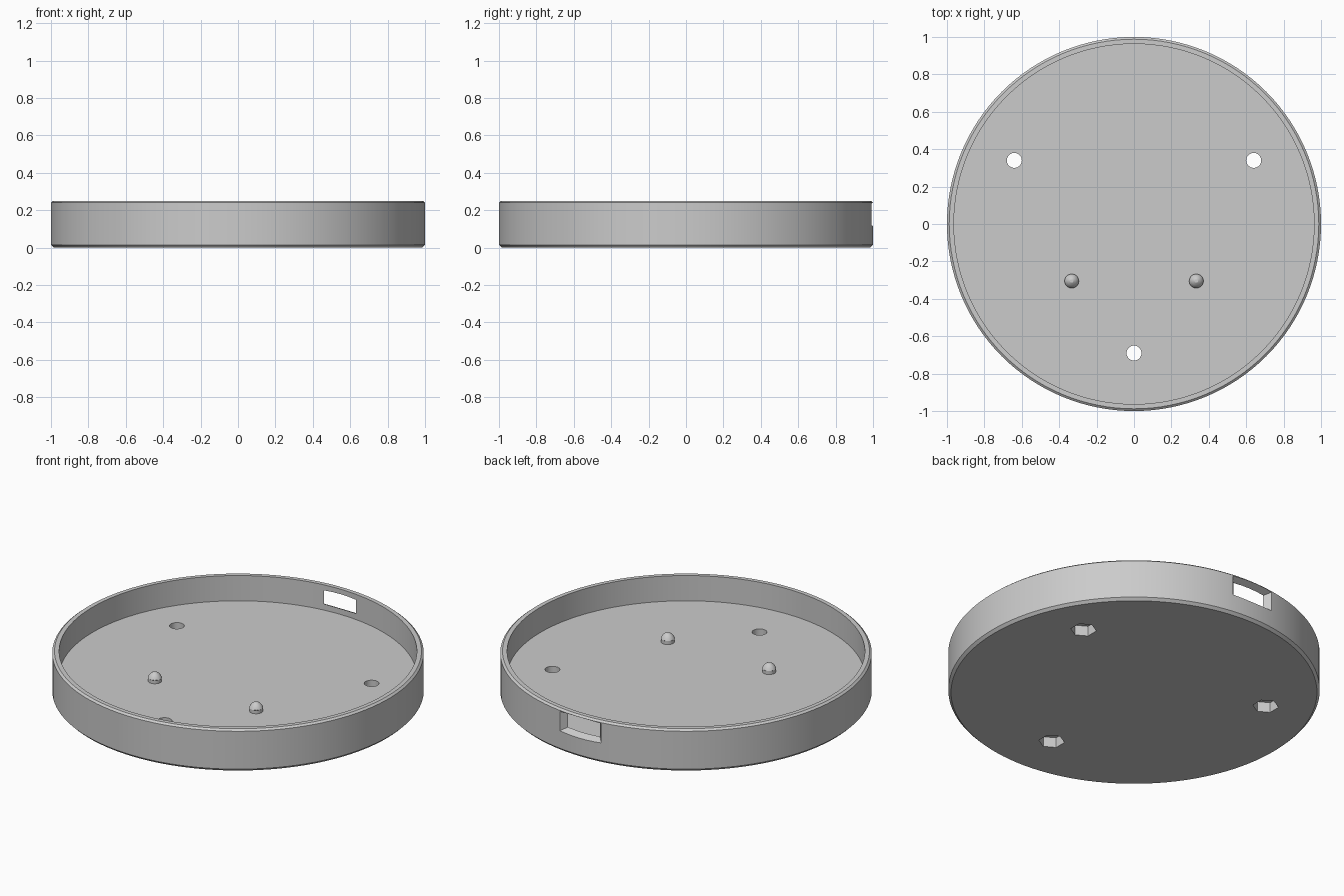
import bpy, bmesh, math
from mathutils import Matrix

cube = bpy.data.objects.get("Cube")
if cube:
    bpy.data.objects.remove(cube, do_unlink=True)

grey = bpy.data.materials.new("plain grey")
grey.use_nodes = True
colour = (0.6, 0.6, 0.6, 1)
grey.diffuse_color = colour
grey.node_tree.nodes["Principled BSDF"].inputs["Base Color"].default_value = colour

FLOOR = 0.10
HOLES = [(-0.64, 0.34), (0.64, 0.34), (0, -0.69)]


def add_object(name, bm):
    bmesh.ops.recalc_face_normals(bm, faces=bm.faces)
    mesh = bpy.data.meshes.new(name)
    bm.to_mesh(mesh)
    bm.free()
    mesh.materials.append(grey)
    ob = bpy.data.objects.new(name, mesh)
    bpy.context.collection.objects.link(ob)
    return ob


def lathe(name, profile, segments):
    """Solid of revolution; the profile starts and ends off the axis and is capped."""
    bm = bmesh.new()
    rings = []
    for r, z in profile:
        rings.append([bm.verts.new((r * math.cos(a), r * math.sin(a), z))
                      for a in (2 * math.pi * i / segments for i in range(segments))])
    for low, high in zip(rings, rings[1:]):
        for i in range(segments):
            j = (i + 1) % segments
            bm.faces.new((low[i], low[j], high[j], high[i]))
    bm.faces.new(rings[0])
    bm.faces.new(rings[-1])
    return add_object(name, bm)


def prism(name, sides, radius, z0, z1, x, y, turn=0):
    bm = bmesh.new()
    place = Matrix.Translation((x, y, (z0 + z1) / 2)) @ Matrix.Rotation(turn, 4, "Z")
    bmesh.ops.create_cone(bm, cap_ends=True, segments=sides, radius1=radius,
                          radius2=radius, depth=z1 - z0, matrix=place)
    return add_object(name, bm)


def cut(target, cutter):
    mod = target.modifiers.new("cut", "BOOLEAN")
    mod.operation = "DIFFERENCE"
    mod.solver = "EXACT"
    mod.object = cutter
    bpy.context.view_layer.objects.active = target
    bpy.ops.object.modifier_apply(modifier=mod.name)
    bpy.data.objects.remove(cutter, do_unlink=True)


def shade(ob):
    bpy.ops.object.select_all(action="DESELECT")
    ob.select_set(True)
    bpy.context.view_layer.objects.active = ob
    bpy.ops.object.shade_smooth_by_angle(angle=math.radians(25))


# Round tray with chamfered base and rim
tray = lathe("round_tray", [(0.985, 0), (1, 0.015), (1, 0.24), (0.988, 0.25),
                            (0.963, 0.25), (0.963, FLOOR)], 128)

# Screw holes with hexagonal nut pockets underneath
for x, y in HOLES:
    cut(tray, prism("hole_cutter", 32, 0.04, -0.1, 0.2, x, y))
    cut(tray, prism("nut_cutter", 6, 0.07, -0.1, 0.06, x, y))

# Port opening in the back wall, widening outwards
bm = bmesh.new()
ends = []
for y, w, h in ((0.90, 0.053, 0.011), (1.05, 0.19, 0.088)):
    ends.append([bm.verts.new((sx * w, y, 0.177 + sz * h))
                 for sx, sz in ((-1, -1), (1, -1), (1, 1), (-1, 1))])
    bm.faces.new(ends[-1])
for i in range(4):
    j = (i + 1) % 4
    bm.faces.new((ends[0][i], ends[0][j], ends[1][j], ends[1][i]))
cut(tray, add_object("port_cutter", bm))
shade(tray)

# Two locating pegs with rounded tops
for side, x in (("left", 0.333), ("right", -0.333)):
    peg = lathe(side + "_peg", [(0.036, FLOOR - 0.01), (0.036, 0.12), (0.038, 0.122),
                                (0.032, 0.134), (0.022, 0.146), (0.009, 0.154)], 32)
    peg.location = (x, -0.305, 0)
    shade(peg)
